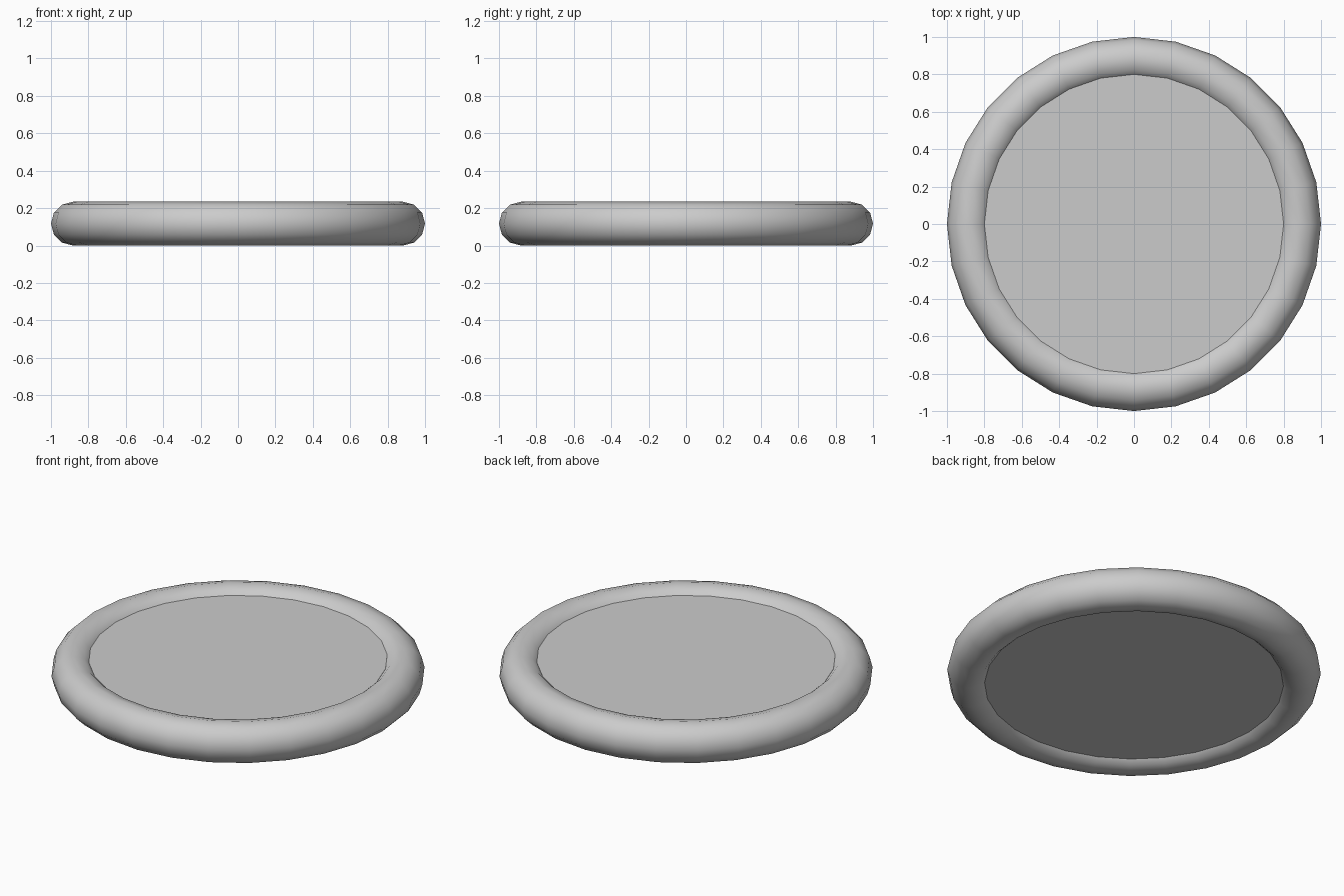
import bpy

if "Cube" in bpy.data.objects:
    bpy.data.objects.remove(bpy.data.objects["Cube"])

SIDES = 28       # segments around the ring
TUBE = 0.117     # tube radius
MID_Z = TUBE     # height of the ring's centre line

# Rounded outer rim
bpy.ops.mesh.primitive_torus_add(
    major_segments=SIDES, minor_segments=12,
    major_radius=1.0 - TUBE, minor_radius=TUBE,
    location=(0, 0, MID_Z))
rim = bpy.context.object
rim.name = "rim"
bpy.ops.object.shade_smooth()

# Flat centre plate, its edge buried in the rim
bpy.ops.mesh.primitive_cylinder_add(
    vertices=SIDES, radius=0.80, depth=0.156,
    end_fill_type='NGON', location=(0, 0, MID_Z))
plate = bpy.context.object
plate.name = "centre_plate"
bpy.ops.object.shade_smooth_by_angle()
